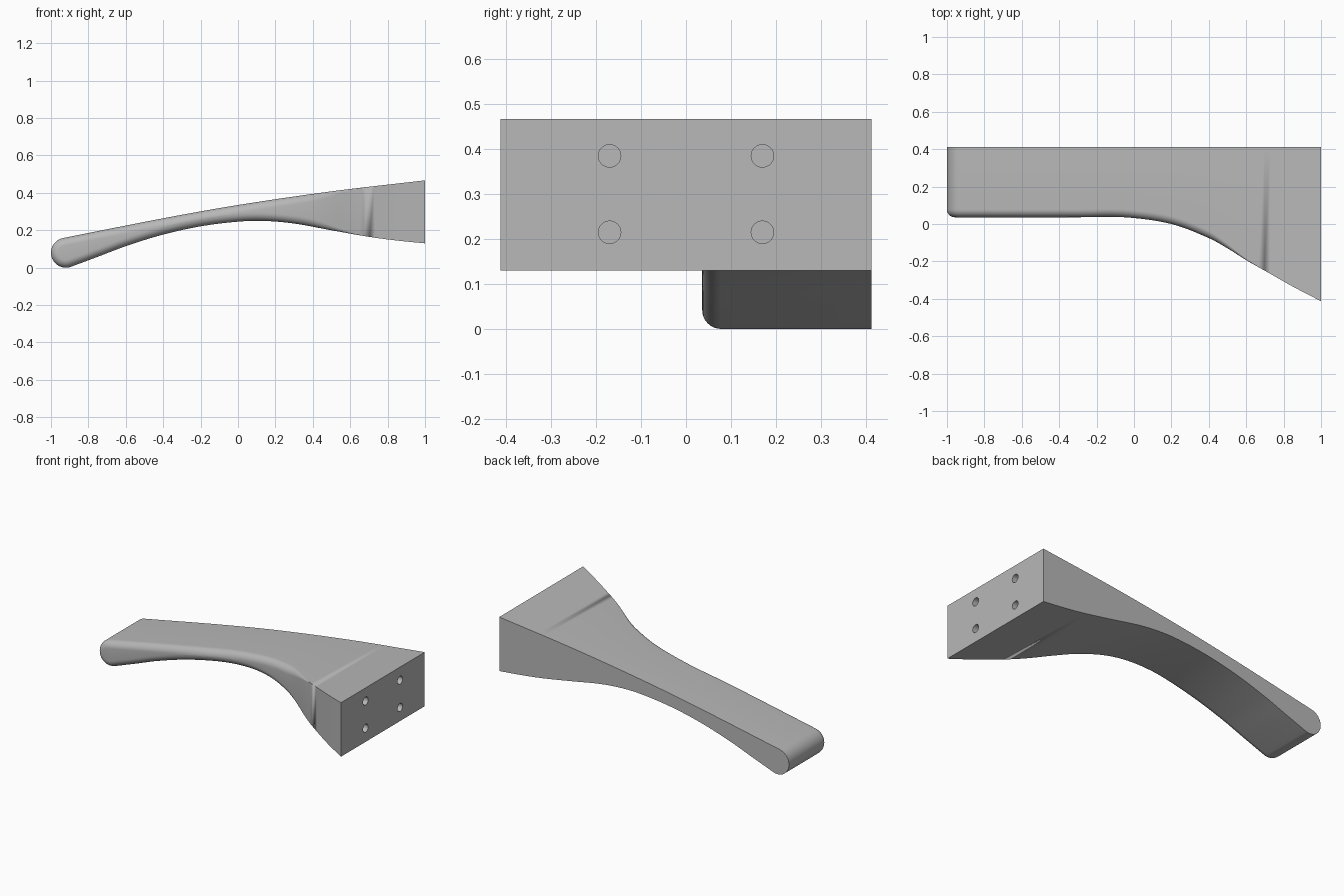
import bpy, bmesh, math
from mathutils import Vector

cube = bpy.data.objects.get("Cube")
if cube:
    bpy.data.objects.remove(cube, do_unlink=True)

grey = bpy.data.materials.new("light grey")
grey.use_nodes = True
grey.diffuse_color = (0.48, 0.48, 0.48, 1)
grey.node_tree.nodes["Principled BSDF"].inputs["Base Color"].default_value = grey.diffuse_color

# Side curves (x, z) and plan outline of the front edge (x, y)
TOP = [(-0.937, 0.158), (-0.4, 0.264), (0, 0.335), (0.5, 0.408), (1, 0.467)]
BOTTOM = [(-0.893, 0.005), (-0.75, 0.058), (-0.6, 0.115), (-0.4, 0.177), (-0.2, 0.221), (0, 0.246),
          (0.14, 0.25), (0.3, 0.236), (0.5, 0.2), (0.7, 0.165), (0.85, 0.145), (1, 0.13)]
FRONT = [(-1, 0.036), (-0.3, 0.036), (-0.05, 0.036), (0.2, 0.0), (0.4, -0.075), (0.5, -0.13),
         (0.6, -0.193), (0.7, -0.25), (0.85, -0.335), (1, -0.413)]
BACK = 0.413
FILLET = 0.042
COLUMNS, ARC, STEPS = 64, 24, 8


def curve(points, x):
    """Smooth cubic interpolation through points sorted by x."""
    def slope(i):
        a, b = points[max(i - 1, 0)], points[min(i + 1, len(points) - 1)]
        return (b[1] - a[1]) / (b[0] - a[0])
    i = 0
    while i < len(points) - 2 and x > points[i + 1][0]:
        i += 1
    (x0, y0), (x1, y1) = points[i], points[i + 1]
    h = x1 - x0
    t = min(max((x - x0) / h, 0), 1)
    return ((2*t**3 - 3*t**2 + 1) * y0 + (t**3 - 2*t*t + t) * h * slope(i)
            + (3*t*t - 2*t**3) * y1 + (t**3 - t*t) * h * slope(i + 1))


def radius(x):
    """Edge rounding fades out towards the mounting block."""
    t = min(max((x - 0.35) / 0.35, 0), 1)
    return FILLET * (1 - t * t * (3 - 2 * t))


def along(points):
    start = points[0][0]
    xs = [start + (1 - start) * i / COLUMNS for i in range(COLUMNS + 1)]
    return [Vector((x, curve(points, x))) for x in xs]


# Side profile: top edge, round tip, bottom edge
tip = []
for i in range(1, ARC):
    a = math.radians(102 + 188 * i / ARC)
    tip.append(Vector((-0.92 + 0.08 * math.cos(a), 0.08 + 0.08 * math.sin(a))))
loop = along(TOP)[::-1] + tip + along(BOTTOM)
count = len(loop)

# Inward normals of the profile
normals = []
for i in range(count):
    d = (loop[min(i + 1, count - 1)] - loop[max(i - 1, 0)]).normalized()
    normals.append(Vector((-d.y, d.x)))

# Rings from the flat back edge over the rounded front edge
bm = bmesh.new()
rings = [[bm.verts.new((p.x, BACK, p.y)) for p in loop]]
for k in range(STEPS + 1):
    a = math.pi / 2 * k / STEPS
    ring = []
    for p, n in zip(loop, normals):
        r = radius(p.x)
        q = p + n * r * (1 - math.cos(a))
        ring.append(bm.verts.new((q.x, curve(FRONT, q.x) + r * (1 - math.sin(a)), q.y)))
    rings.append(ring)
for ra, rb in zip(rings, rings[1:]):
    for i in range(count - 1):
        bm.faces.new((ra[i], ra[i + 1], rb[i + 1], rb[i]))

# Front and back sides as strips between top and bottom, then the mounting face
for ring in (rings[0], rings[-1]):
    for i in range(count // 2):
        face = [ring[i], ring[i + 1], ring[count - 2 - i], ring[count - 1 - i]]
        bm.faces.new(list(dict.fromkeys(face)))
bm.faces.new((rings[0][0], rings[-1][0], rings[-1][-1], rings[0][-1]))
bmesh.ops.remove_doubles(bm, verts=bm.verts, dist=0.0002)
bmesh.ops.recalc_face_normals(bm, faces=bm.faces)
mesh = bpy.data.meshes.new("support_arm")
bm.to_mesh(mesh)
bm.free()
mesh.materials.append(grey)
arm = bpy.data.objects.new("support_arm", mesh)
bpy.context.collection.objects.link(arm)

# Four blind screw holes in the mounting face
bm = bmesh.new()
for y in (-0.17, 0.17):
    for z in (0.215, 0.385):
        made = bmesh.ops.create_cone(bm, cap_ends=True, segments=32, radius1=0.025,
                                     radius2=0.025, depth=0.4)["verts"]
        for v in made:
            v.co = (1 + v.co.z, y + v.co.x, z + v.co.y)
bmesh.ops.recalc_face_normals(bm, faces=bm.faces)
cut_mesh = bpy.data.meshes.new("screw_hole_cutter")
bm.to_mesh(cut_mesh)
bm.free()
cut_mesh.materials.append(grey)
cutter = bpy.data.objects.new("screw_hole_cutter", cut_mesh)
bpy.context.collection.objects.link(cutter)
cutter.hide_render = True

bpy.ops.object.select_all(action="DESELECT")
arm.select_set(True)
bpy.context.view_layer.objects.active = arm
mod = arm.modifiers.new("screw_holes", "BOOLEAN")
mod.operation = "DIFFERENCE"
mod.solver = "EXACT"
mod.object = cutter
bpy.ops.object.modifier_apply(modifier=mod.name)
bpy.data.objects.remove(cutter, do_unlink=True)
bpy.ops.object.shade_smooth_by_angle(angle=math.radians(30))
